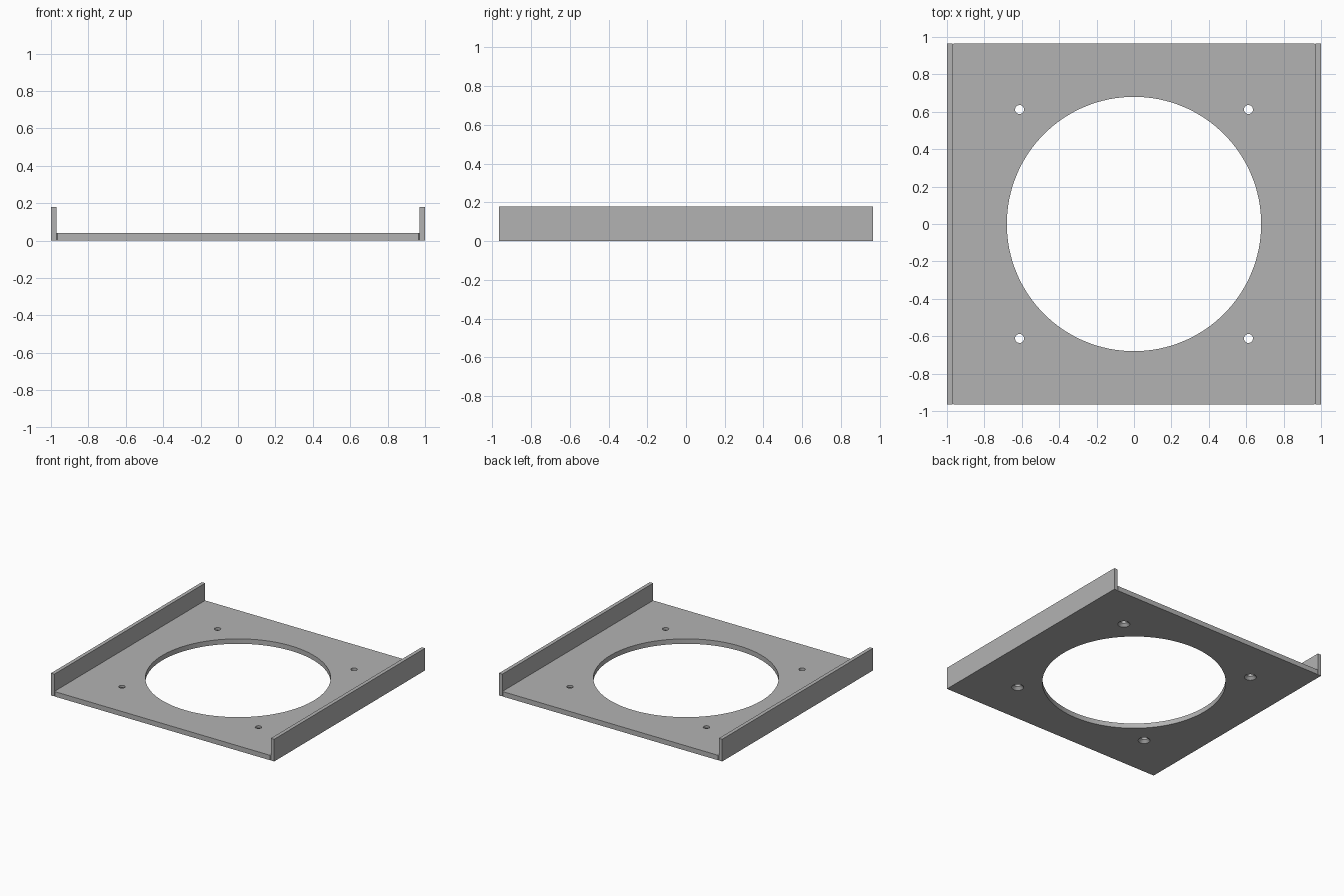
import bpy
import bmesh
from mathutils import Matrix

cube = bpy.data.objects.get("Cube")
if cube:
    bpy.data.objects.remove(cube, do_unlink=True)

HALF_X, HALF_Y = 1.0, 0.965
WALL, HEIGHT, PLATE = 0.03, 0.18, 0.04
OPENING, SCREW, SINK, SPACING = 0.68, 0.024, 0.045, 0.612

grey = bpy.data.materials.new("sheet grey")
grey.use_nodes = True
colour = (0.45, 0.45, 0.45, 1)
grey.diffuse_color = colour
grey.node_tree.nodes["Principled BSDF"].inputs["Base Color"].default_value = colour


def make_object(name, bm):
    mesh = bpy.data.meshes.new(name)
    bm.to_mesh(mesh)
    bm.free()
    obj = bpy.data.objects.new(name, mesh)
    bpy.context.collection.objects.link(obj)
    mesh.materials.append(grey)
    return obj


def box(x0, x1, height, relief=0):
    bm = bmesh.new()
    bmesh.ops.create_cube(bm, size=1)
    bm.transform(Matrix.Translation(((x0 + x1) / 2, 0, height / 2))
                 @ Matrix.Diagonal((x1 - x0, 2 * HALF_Y, height, 1)))
    if relief:
        upright = [e for e in bm.edges
                   if abs(e.verts[0].co.z - e.verts[1].co.z) > height / 2]
        bmesh.ops.bevel(bm, geom=upright, offset=relief, segments=1, affect='EDGES')
    return bm


def add_cone(bm, x, y, z0, z1, r0, r1, sides):
    bmesh.ops.create_cone(bm, cap_ends=True, segments=sides, radius1=r0, radius2=r1,
                          depth=z1 - z0, matrix=Matrix.Translation((x, y, (z0 + z1) / 2)))


def cut(target, name, bm):
    cutter = make_object(name, bm)
    cutter.hide_render = True
    mod = target.modifiers.new(name, 'BOOLEAN')
    mod.operation = 'DIFFERENCE'
    mod.solver = 'EXACT'
    mod.object = cutter
    bpy.context.view_layer.objects.active = target
    bpy.ops.object.modifier_apply(modifier=name)
    bpy.data.objects.remove(cutter, do_unlink=True)


# Base plate with slightly relieved corners
plate = make_object("base_plate", box(WALL - HALF_X, HALF_X - WALL, PLATE, 0.006))

# Round opening and four screw holes
bm = bmesh.new()
add_cone(bm, 0, 0, -PLATE, 2 * PLATE, OPENING, OPENING, 128)
corners = [(sx * SPACING, sy * SPACING) for sx in (-1, 1) for sy in (-1, 1)]
for x, y in corners:
    add_cone(bm, x, y, -PLATE, 2 * PLATE, SCREW, SCREW, 32)
cut(plate, "hole_cutter", bm)

# Countersinks on the underside
bm = bmesh.new()
slope = SINK - SCREW
for x, y in corners:
    add_cone(bm, x, y, -slope, slope, SINK + slope, SCREW, 32)
cut(plate, "countersink_cutter", bm)

# Upright side flanges
make_object("left_flange", box(HALF_X - WALL, HALF_X, HEIGHT))
make_object("right_flange", box(-HALF_X, WALL - HALF_X, HEIGHT))

# Smooth hole walls, sharp edges elsewhere
bpy.ops.object.select_all(action='DESELECT')
plate.select_set(True)
bpy.context.view_layer.objects.active = plate
bpy.ops.object.shade_smooth_by_angle()
